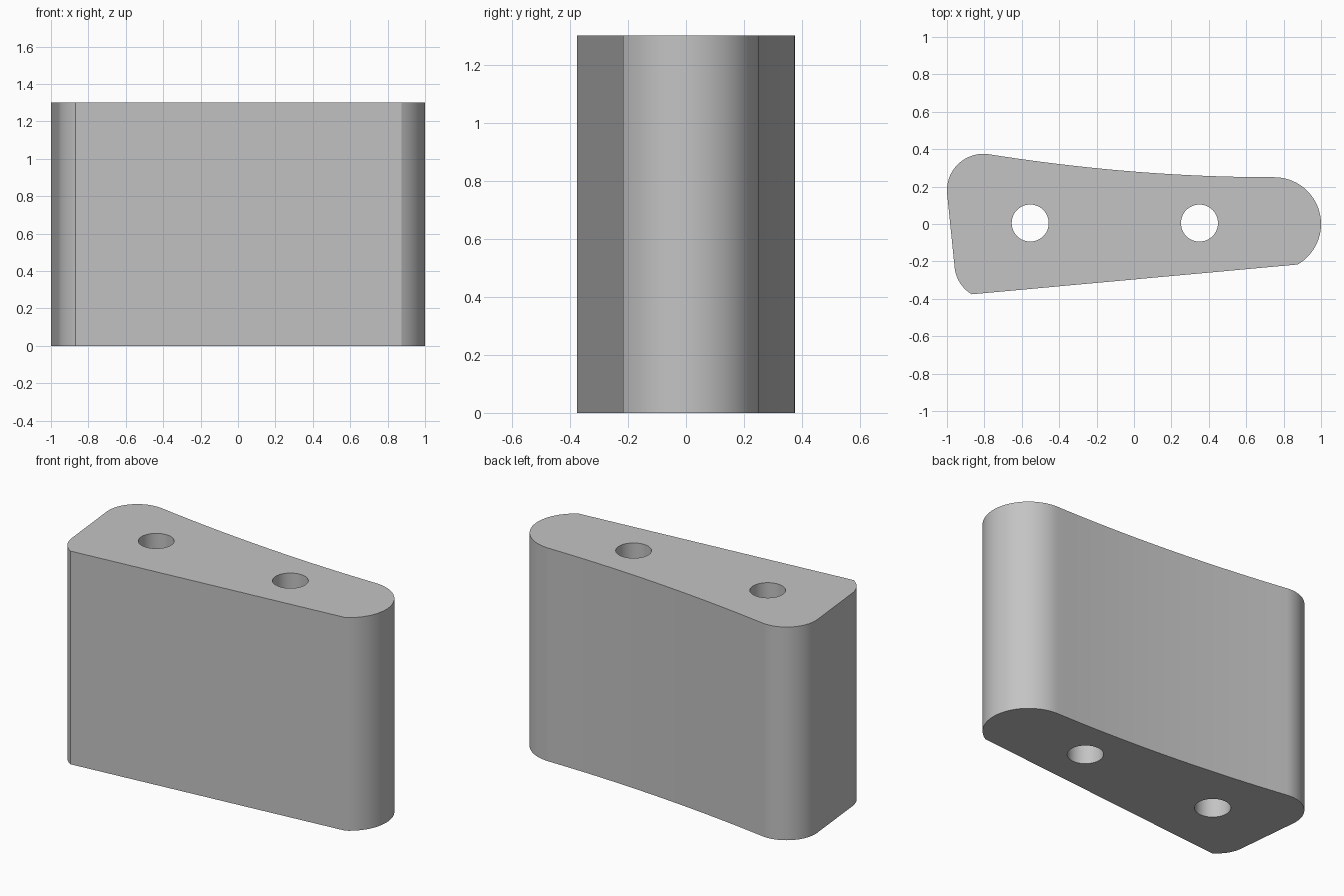
import bpy
import bmesh
from math import sin, cos, radians

default = bpy.data.objects.get("Cube")
if default:
    bpy.data.objects.remove(default, do_unlink=True)

HEIGHT = 1.3

grey = bpy.data.materials.new("plain grey")
grey.use_nodes = True
colour = (0.55, 0.55, 0.55, 1)
grey.diffuse_color = colour
grey.node_tree.nodes["Principled BSDF"].inputs["Base Color"].default_value = colour


def arc(cx, cy, r, start, end, steps):
    angles = [radians(start + (end - start) * i / steps) for i in range(steps + 1)]
    return [(cx + r * cos(a), cy + r * sin(a)) for a in angles]


def bend(a, b, c, steps):
    """Inner points of a quadratic curve from a to c pulled towards b."""
    ts = [i / steps for i in range(1, steps)]
    return [tuple((1 - t) ** 2 * a[k] + 2 * t * (1 - t) * b[k] + t * t * c[k]
                  for k in (0, 1)) for t in ts]


def prism(name, outline, z0, z1):
    bm = bmesh.new()
    low, high = ([bm.verts.new((x, y, z)) for x, y in outline] for z in (z0, z1))
    bm.faces.new(low[::-1])
    bm.faces.new(high)
    n = len(outline)
    for i in range(n):
        j = (i + 1) % n
        bm.faces.new((low[i], low[j], high[j], high[i]))
    mesh = bpy.data.meshes.new(name)
    bm.to_mesh(mesh)
    bm.free()
    mesh.materials.append(grey)
    obj = bpy.data.objects.new(name, mesh)
    bpy.context.collection.objects.link(obj)
    return obj


# Body outline, counter-clockwise: round nose, hollow back, two heel corners
nose = arc(0.75, 0, 0.25, -60, 90, 32)
back_corner = arc(-0.805, 0.18, 0.195, 81, 185, 24)
front_corner = arc(-0.77, -0.213, 0.19, 185, 239, 14)
hollow = bend(nose[-1], (0, 0.25), back_corner[0], 24)
body = prism("block_body", nose + hollow + back_corner + front_corner, 0, HEIGHT)

# Two through holes
cutters = []
for x in (-0.555, 0.35):
    cutter = prism("hole_cutter", arc(x, 0.005, 0.099, 0, 360, 48)[:-1], -0.1, HEIGHT + 0.1)
    cutter.hide_render = True
    cutters.append(cutter)
    mod = body.modifiers.new("hole", "BOOLEAN")
    mod.operation = "DIFFERENCE"
    mod.solver = "EXACT"
    mod.object = cutter

bpy.ops.object.select_all(action="DESELECT")
body.select_set(True)
bpy.context.view_layer.objects.active = body
for mod in list(body.modifiers):
    bpy.ops.object.modifier_apply(modifier=mod.name)
for cutter in cutters:
    bpy.data.objects.remove(cutter, do_unlink=True)

# Rounded walls smooth, rims and creases sharp
bpy.ops.object.shade_smooth_by_angle(angle=radians(20))
